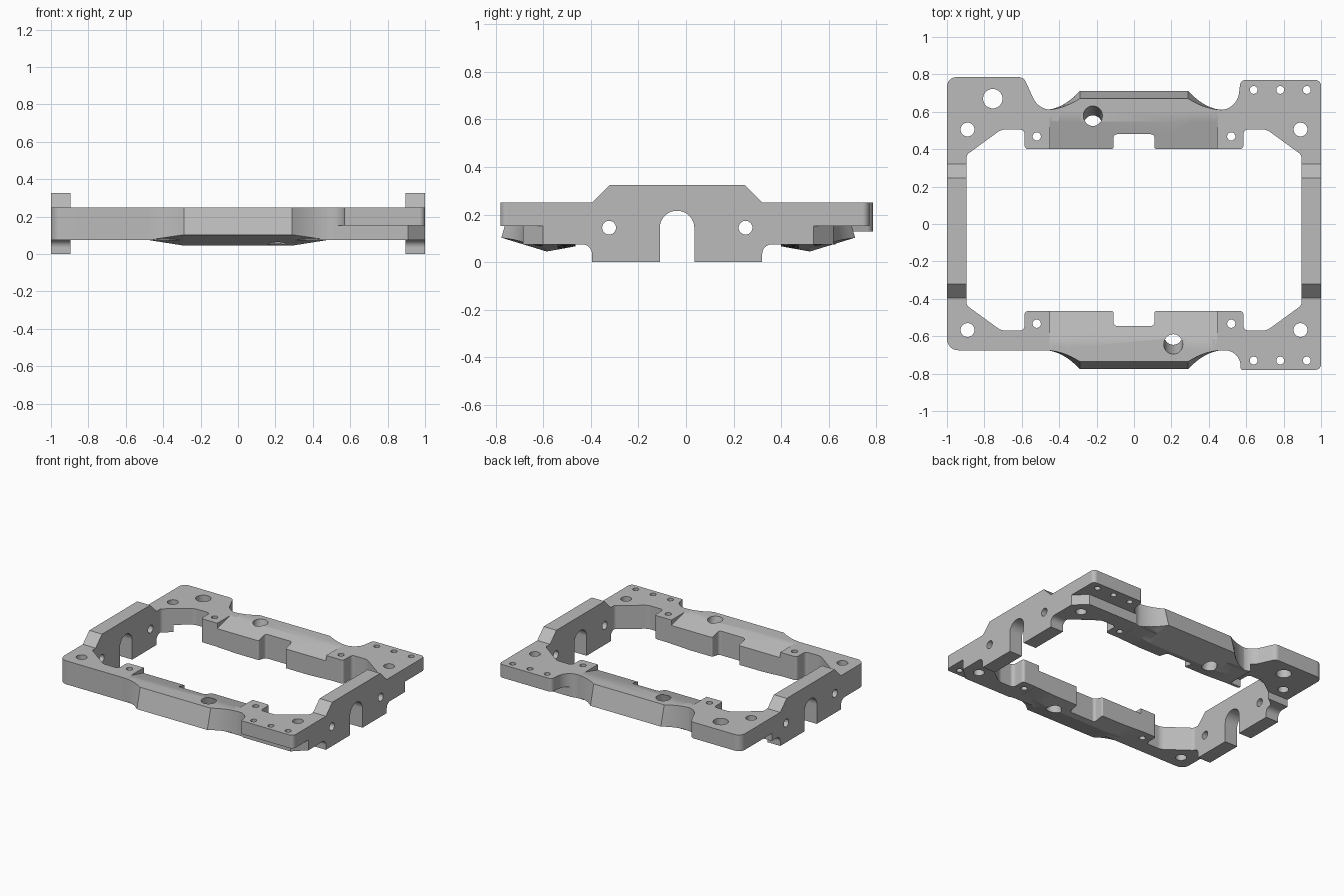
import bpy, bmesh, math
from mathutils import Vector, Matrix

if "Cube" in bpy.data.objects:
    bpy.data.objects.remove(bpy.data.objects["Cube"])

metal = bpy.data.materials.new("machined grey")
metal.use_nodes = True
metal.diffuse_color = (0.5, 0.5, 0.5, 1)
metal.node_tree.nodes["Principled BSDF"].inputs["Base Color"].default_value = (0.5, 0.5, 0.5, 1)

TOP, BOTTOM = 0.25, 0.075


def flip(y):
    """Mirror between the front rail and the back rail."""
    return -0.065 - y


def rounded(points, steps=8):
    """Round each (x, y, radius) corner of a closed outline."""
    out = []
    for i, (x, y, r) in enumerate(points):
        p = Vector((x, y))
        if r == 0:
            out.append(p)
            continue
        a = (Vector(points[i - 1][:2]) - p).normalized()
        b = (Vector(points[(i + 1) % len(points)][:2]) - p).normalized()
        half = a.angle(b) / 2
        start, end = p + a * r / math.tan(half), p + b * r / math.tan(half)
        centre = p + (a + b).normalized() * r / math.sin(half)
        u, v = start - centre, end - centre
        turn = u.angle(v)
        for k in range(steps + 1):
            t = k / steps
            out.append(centre + (u * math.sin((1 - t) * turn) + v * math.sin(t * turn)) / math.sin(turn))
    return out


def loft(name, sections):
    """Closed solid through a list of equal-length rings."""
    bm = bmesh.new()
    rings = [[bm.verts.new(p) for p in s] for s in sections]
    for a, b in zip(rings, rings[1:]):
        for i in range(len(a)):
            j = (i + 1) % len(a)
            bm.faces.new((a[i], a[j], b[j], b[i]))
    bm.faces.new(rings[0])
    bm.faces.new(rings[-1])
    bmesh.ops.recalc_face_normals(bm, faces=bm.faces)
    mesh = bpy.data.meshes.new(name)
    bm.to_mesh(mesh)
    bm.free()
    mesh.materials.append(metal)
    ob = bpy.data.objects.new(name, mesh)
    bpy.context.collection.objects.link(ob)
    return ob


def prism_z(name, outline, z0, z1):
    return loft(name, [[(p[0], p[1], z) for p in outline] for z in (z0, z1)])


def prism_x(name, outline, x0, x1):
    return loft(name, [[(x, p[0], p[1]) for p in outline] for x in (x0, x1)])


def drill(name, centre, radius, axis, length=0.6, sides=32):
    rot = Vector(axis).to_track_quat("Z", "Y").to_matrix().to_4x4()
    place = Matrix.Translation(centre) @ rot
    rings = []
    for h in (-length / 2, length / 2):
        rings.append([place @ Vector((radius * math.cos(a), radius * math.sin(a), h))
                      for a in (math.tau * k / sides for k in range(sides))])
    return loft(name, rings)


def combine(target, tool, operation):
    mod = target.modifiers.new(operation, "BOOLEAN")
    mod.operation, mod.solver, mod.object = operation, "EXACT", tool
    with bpy.context.temp_override(object=target, active_object=target):
        bpy.ops.object.modifier_apply(modifier=mod.name)
    bpy.data.objects.remove(tool)


# Flat plate with tabs and scalloped notches
frame = prism_z("frame", rounded([
    (-1, -0.675, 0.06), (0.57, -0.675, 0.085), (0.57, -0.78, 0.01), (1, -0.78, 0.03),
    (1, 0.77, 0.03), (0.57, 0.77, 0.03), (0.55, 0.61, 0.1),
    (-0.51, 0.61, 0.11), (-0.59, 0.785, 0.04), (-1, 0.785, 0.05)]), BOTTOM, TOP)

# Underside relief below the tabs
relief = [(0.48, -0.9), (1.1, -0.9), (1.1, -0.505), (0.91, -0.685), (0.48, -0.685)]
combine(frame, prism_z("front_relief", relief, -0.1, 0.152), "DIFFERENCE")
combine(frame, prism_z("back_relief", [(x, flip(y)) for x, y in relief], -0.1, 0.152), "DIFFERENCE")
corner = [(-1.1, 0.42), (-0.5, 0.42), (-0.5, 0.9), (-1.1, 0.9)]
combine(frame, prism_z("corner_relief", corner, -0.1, 0.13), "DIFFERENCE")

# Tilted middle of each rail, flaring into the plate at both ends
def rail_section(x):
    t = min(1, (0.48 - abs(x)) / 0.19)
    return [(-0.44, TOP), (-0.675 - 0.06 * t * t, TOP), (-0.675 - 0.1 * t * t, BOTTOM + 0.028 * t),
            (-0.585, BOTTOM - 0.03 * t), (-0.44, BOTTOM - 0.004 * t)]


stations = [-0.475 + 0.185 * k / 8 for k in range(9)]
stations += [-x for x in reversed(stations)]
for name, side in (("front_rail", lambda y: y), ("back_rail", flip)):
    rail = loft(name, [[(x, side(y), z) for y, z in rail_section(x)] for x in stations])
    combine(frame, rail, "UNION")

# Side walls with raised tops and feet
wall = rounded([
    (-0.46, TOP, 0), (-0.395, TOP, 0), (-0.32, 0.325, 0), (0.245, 0.325, 0), (0.32, TOP, 0),
    (0.39, TOP, 0), (0.39, BOTTOM, 0), (0.32, BOTTOM, 0.04), (0.32, 0, 0),
    (-0.395, 0, 0), (-0.395, BOTTOM, 0.04), (-0.46, BOTTOM, 0)])
for name, x0, x1 in (("right_wall", -1, -0.87), ("left_wall", 0.87, 1)):
    combine(frame, prism_x(name, wall, x0, x1), "UNION")

# Central opening, one back half mirrored to the front
half = [(0.895, 0.37, 0.03), (0.71, 0.505, 0.07), (0.585, 0.505, 0.025), (0.585, 0.4, 0.02),
        (0.11, 0.4, 0.01), (0.11, 0.48, 0.02)]
back = half + [(-x, y, r) for x, y, r in reversed(half)]
opening = rounded(back + [(x, flip(y), r) for x, y, r in reversed(back)])
combine(frame, prism_z("opening", opening, -0.2, 0.6), "DIFFERENCE")

# Sloped pockets on the inner top of each rail
pocket = [(-0.612, TOP), (-0.44, 0.203), (-0.44, 0.4), (-0.612, 0.4)]
combine(frame, prism_x("front_pocket", pocket, -0.45, 0.445), "DIFFERENCE")
combine(frame, prism_x("back_pocket", [(flip(y), z) for y, z in pocket], -0.45, 0.445), "DIFFERENCE")

# Arched slot through both walls
slot = rounded([(-0.11, -0.1, 0), (0.035, -0.1, 0), (0.035, 0.216, 0.072), (-0.11, 0.216, 0.072)])
combine(frame, prism_x("wall_slot", slot, -1.2, 1.2), "DIFFERENCE")

# Drilled holes
up = (0, 0, 1)
holes = [((-0.755, 0.67, 0.15), 0.052, up),
         ((-0.22, 0.565, 0.2), 0.051, (0, 0.27, 1)),
         ((0.21, -0.63, 0.2), 0.051, (0, -0.27, 1))]
for s in (-1, 1):
    for y in (0.505, -0.567):
        holes.append(((0.89 * s, y, 0.15), 0.037, up))
    for y in (0.468, -0.533):
        holes.append(((0.52 * s, y, 0.15), 0.022, up))
    for y in (-0.323, 0.25):
        holes.append(((0.95 * s, y, 0.145), 0.029, (1, 0, 0)))
for x in (0.64, 0.782, 0.924):
    for y in (0.717, -0.73):
        holes.append(((x, y, 0.15), 0.021, up))
for centre, radius, axis in holes:
    combine(frame, drill("hole", centre, radius, axis), "DIFFERENCE")

# Smooth the curved walls and keep edges crisp
bpy.ops.object.select_all(action="DESELECT")
frame.select_set(True)
bpy.context.view_layer.objects.active = frame
bpy.ops.object.shade_smooth_by_angle(angle=math.radians(20))
weighted = frame.modifiers.new("weighted", "WEIGHTED_NORMAL")
weighted.keep_sharp = True
